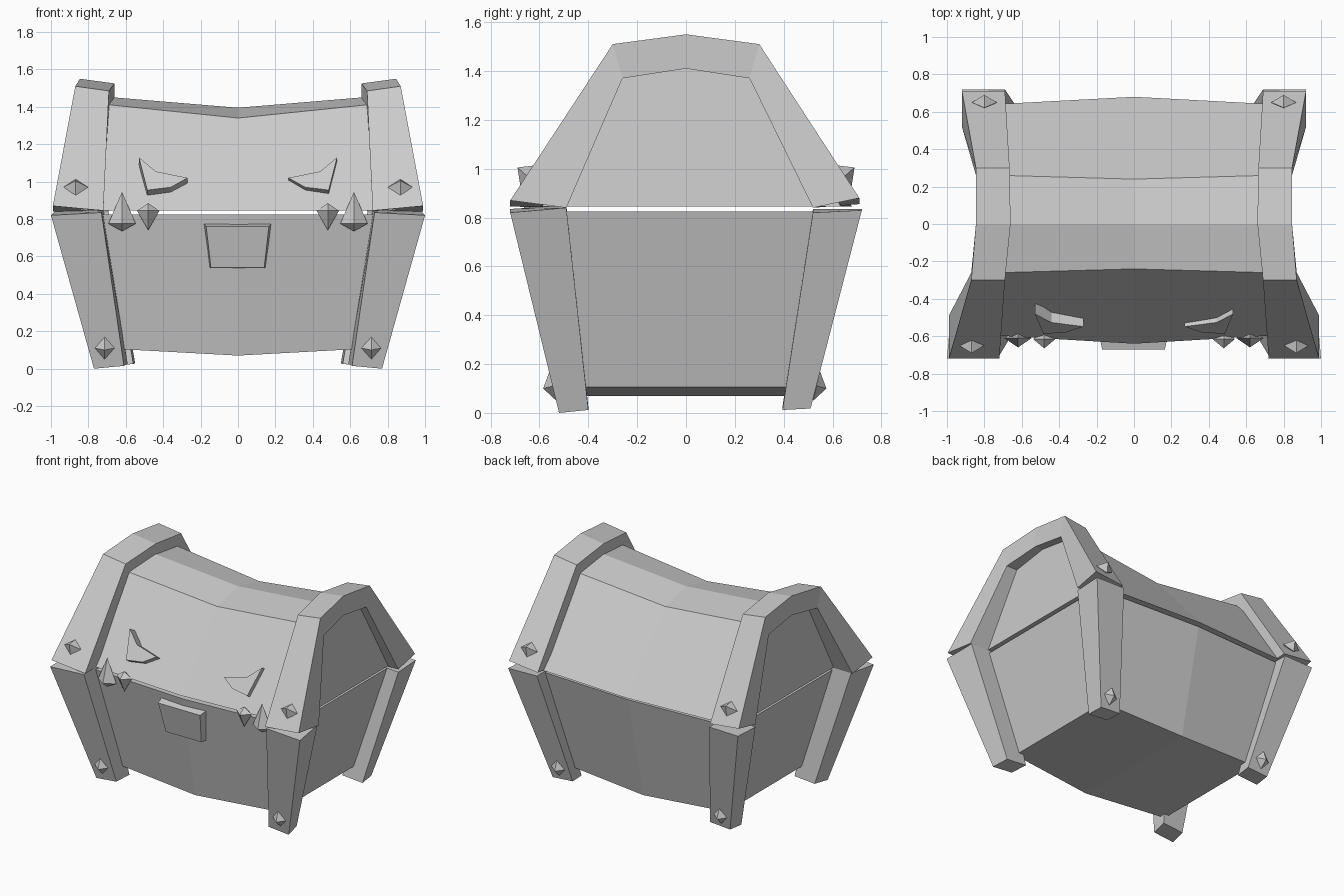
import bpy
from mathutils import Vector

if "Cube" in bpy.data.objects:
    bpy.data.objects.remove(bpy.data.objects["Cube"])

grey = bpy.data.materials.new("plain grey")
grey.diffuse_color = (0.6, 0.6, 0.6, 1)
grey.use_nodes = True
grey.node_tree.nodes["Principled BSDF"].inputs["Base Color"].default_value = grey.diffuse_color


def make(name, verts, faces):
    """Flat shaded mesh object with outward normals."""
    import bmesh
    me = bpy.data.meshes.new(name)
    me.from_pydata([tuple(v) for v in verts], [], faces)
    bm = bmesh.new()
    bm.from_mesh(me)
    bmesh.ops.recalc_face_normals(bm, faces=bm.faces)
    bm.to_mesh(me)
    bm.free()
    me.materials.append(grey)
    ob = bpy.data.objects.new(name, me)
    bpy.context.collection.objects.link(ob)
    return ob


def loft(name, rings):
    """Skin matching closed rings and cap both ends."""
    n = len(rings[0])
    verts = [v for r in rings for v in r]
    faces = [tuple(range(n)), tuple(range(len(verts) - n, len(verts)))]
    for k in range(len(rings) - 1):
        for i in range(n):
            j = (i + 1) % n
            faces.append((k*n + i, k*n + j, (k+1)*n + j, (k+1)*n + i))
    return make(name, verts, faces)


def flip(points, s):
    return [(s * x, y, z) for x, y, z in points]


def spike(name, centre, across, along, tips):
    """Four-sided double pyramid: a diamond girdle with two tips."""
    c, a, b = Vector(centre), Vector(across), Vector(along)
    verts = [c + a, c + b, c - a, c - b, c + Vector(tips[0]), c + Vector(tips[1])]
    faces = [(i, (i + 1) % 4, t) for i in range(4) for t in (4, 5)]
    return make(name, verts, faces)


# Chest body: tapered box whose front, back and bottom bulge at the middle
def body_ring(xt, xb, yf, yb, zb, yl):
    return [(xt, -yf, 0.825), (xt, yb, 0.825), (xb, yl, zb), (xb, -yl, zb)]


loft("chest_body", [body_ring(-0.83, -0.64, 0.59, 0.62, 0.105, 0.45),
                    body_ring(0, 0, 0.64, 0.66, 0.07, 0.49),
                    body_ring(0.83, 0.64, 0.59, 0.62, 0.105, 0.45)])


# Lid: five-sided arch that sags towards the middle
def lid_ring(x, xt, yf, yb, yt, zs, zr):
    return [(x, -yf, 0.845), (xt, -yt, zs), (xt, 0, zr), (xt, yt, zs), (x, yb, 0.845)]


loft("lid", [lid_ring(-0.84, -0.78, 0.59, 0.635, 0.262, 1.42, 1.46),
             lid_ring(0, 0, 0.64, 0.68, 0.24, 1.34, 1.395),
             lid_ring(0.84, 0.78, 0.59, 0.635, 0.262, 1.42, 1.46)])

# Lid end bands: outer edge (y, z), inner edge (y, z), x outside, x inside
BAND = [((-0.72, 0.87), (-0.49, 0.84), 0.99, 0.72),
        ((-0.30, 1.51), (-0.26, 1.37), 0.87, 0.69),
        ((0, 1.55), (0, 1.41), 0.845, 0.66),
        ((0.30, 1.51), (0.26, 1.37), 0.845, 0.665),
        ((0.71, 0.88), (0.52, 0.84), 0.92, 0.69)]

for s, side in ((-1, "left"), (1, "right")):
    rings = [flip([(xo, *o), (xo, *i), (xi, *i), (xi, o[0], o[1] - 0.025)], s)
             for o, i, xo, xi in BAND]
    loft("lid_band_" + side, rings)

    # Corner posts leaning outwards
    loft("front_post_" + side, [
        flip([(0.61, -0.52, 0.015), (0.77, -0.52, 0.0),
              (0.75, -0.40, 0.012), (0.59, -0.40, 0.025)], s),
        flip([(0.73, -0.72, 0.835), (1.0, -0.72, 0.82),
              (0.98, -0.49, 0.84), (0.72, -0.49, 0.85)], s)])
    loft("back_post_" + side, [
        flip([(0.55, 0.51, 0.03), (0.71, 0.51, 0.018),
              (0.72, 0.395, 0.012), (0.56, 0.395, 0.025)], s),
        flip([(0.69, 0.72, 0.835), (0.92, 0.72, 0.83),
              (0.92, 0.52, 0.82), (0.69, 0.52, 0.835)], s)])

    # Studs on the bands and the posts
    spike("front_lid_stud_" + side, (s*0.868, -0.65, 0.97), (0.067, 0, 0),
          (0, 0.028, 0.043), ((0, -0.04, 0.035), (0, 0.04, -0.03)))
    spike("back_lid_stud_" + side, (s*0.80, 0.65, 0.97), (0.067, 0, 0),
          (0, 0.028, -0.043), ((0, 0.04, 0.035), (0, -0.04, -0.03)))
    spike("front_post_stud_" + side, (s*0.713, -0.545, 0.11), (0.053, 0, 0),
          (0, -0.014, 0.06), ((0, -0.04, -0.01), (0, 0.04, 0.01)))
    spike("back_post_stud_" + side, (s*0.65, 0.535, 0.11), (0.053, 0, 0),
          (0, 0.014, 0.06), ((0, 0.04, -0.01), (0, -0.04, 0.01)))

    # Teeth: a tall one pointing up, a small one pointing down
    spike("big_tooth_" + side, (s*0.62, -0.61, 0.775), (0.073, 0, 0),
          (0, 0.05, 0), ((0, 0, 0.17), (0, 0, -0.04)))
    spike("small_tooth_" + side, (s*0.48, -0.615, 0.845), (0.06, 0, 0),
          (0, 0.05, 0), ((0, 0, 0.04), (0, 0, -0.105)))

    # Slanted eyes standing proud of the lid
    eye = [(0.53, 1.13), (0.44, 1.055), (0.27, 1.02), (0.36, 0.97), (0.485, 0.955)]
    face = [(x, -0.655 + (z - 0.845) * 0.61, z) for x, z in eye]
    back = [(x, y + 0.065, z - 0.042) for x, y, z in face]
    loft("eye_" + side, [flip(face, s), flip(back, s)])

# Lock plate with bevelled sides
loft("lock", [[(-0.19, -0.58, 0.785), (0.185, -0.58, 0.785),
               (0.15, -0.53, 0.535), (-0.155, -0.53, 0.535)],
              [(-0.17, -0.67, 0.76), (0.165, -0.67, 0.76),
               (0.14, -0.62, 0.54), (-0.145, -0.62, 0.54)]])
